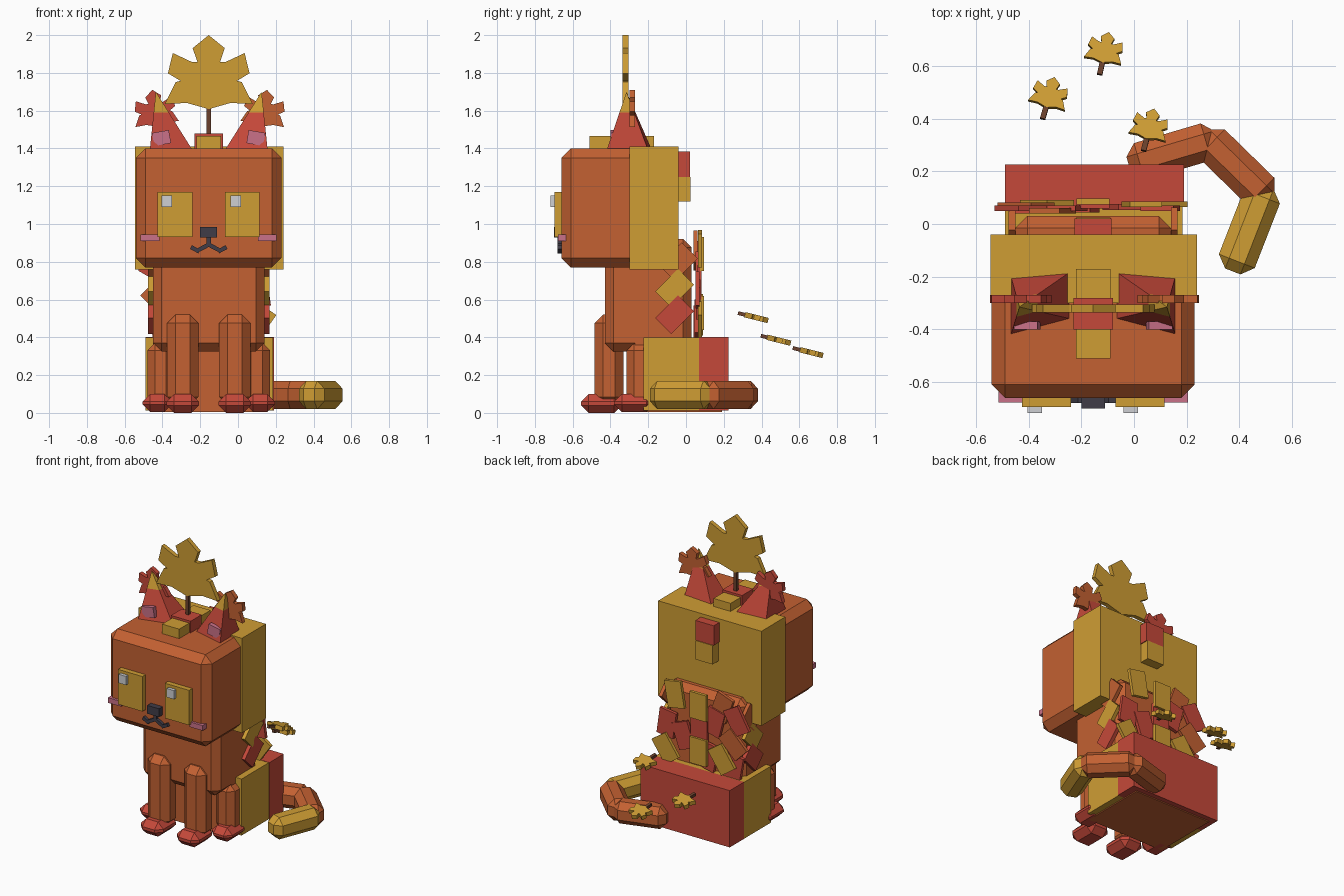
import bpy, bmesh
from math import radians
from mathutils import Vector, Matrix

if "Cube" in bpy.data.objects:
    bpy.data.objects.remove(bpy.data.objects["Cube"])

CX = -0.155  # symmetry line of the animal


def material(name, rgb):
    m = bpy.data.materials.new(name)
    m.use_nodes = True
    colour = [(c / 255) ** 2.2 for c in rgb] + [1]
    m.diffuse_color = colour
    m.node_tree.nodes["Principled BSDF"].inputs["Base Color"].default_value = colour
    return m


ORANGE = material("orange fur", (194, 97, 53))
YELLOW = material("golden yellow", (206, 156, 55))
RED = material("autumn red", (196, 74, 60))
PINK = material("pink", (200, 112, 135))
WHITE = material("pale grey", (205, 207, 210))
DARK = material("charcoal", (66, 63, 73))
BROWN = material("twig brown", (106, 66, 48))


def add(name, bm, mat, bevel=0.0):
    bmesh.ops.recalc_face_normals(bm, faces=bm.faces)
    mesh = bpy.data.meshes.new(name)
    bm.to_mesh(mesh)
    bm.free()
    mesh.materials.append(mat)
    ob = bpy.data.objects.new(name, mesh)
    bpy.context.collection.objects.link(ob)
    if bevel:
        mod = ob.modifiers.new("chamfer", "BEVEL")
        mod.width, mod.segments = bevel, 1
    return ob


def box(name, mat, x, y, z, bevel=0.0):
    """Box spanning the given (low, high) ranges."""
    bm = bmesh.new()
    bmesh.ops.create_cube(bm, size=1)
    for v in bm.verts:
        v.co = [lo + (c + 0.5) * (hi - lo) for c, (lo, hi) in zip(v.co, (x, y, z))]
    return add(name, bm, mat, bevel)


def pair(name, mat, x, y, z, bevel=0.0):
    """Box and its mirror image across the symmetry line."""
    box("right_" + name, mat, x, y, z, bevel)
    box("left_" + name, mat, (2 * CX - x[1], 2 * CX - x[0]), y, z, bevel)


def plate(name, mat, centre, size, axis, angle):
    """Small box turned about one axis."""
    x, y, z = [(-s / 2, s / 2) for s in size]
    ob = box(name, mat, x, y, z)
    ob.matrix_world = Matrix.Translation(centre) @ Matrix.Rotation(radians(angle), 4, axis)


# Five-lobed leaf outline, one half
HALF = [(0, .222), (.085, .153), (.06, .08), (.09, .08), (.19, .127), (.216, .02),
        (.15, -.02), (.175, -.027), (.233, -.143), (.116, -.137), (0, -.17)]


def leaf(name, mat, centre, scale, thick, turn, stand):
    bm = bmesh.new()
    pts = HALF + [(-x, y) for x, y in HALF[-2:0:-1]]
    face = bm.faces.new([bm.verts.new((x * scale, y * scale, -thick / 2)) for x, y in pts])
    top = bmesh.ops.extrude_face_region(bm, geom=[face])["geom"]
    bmesh.ops.translate(bm, vec=(0, 0, thick),
                        verts=[g for g in top if isinstance(g, bmesh.types.BMVert)])
    ob = add(name, bm, mat)
    ob.matrix_world = (Matrix.Translation(centre) @ Matrix.Rotation(radians(stand), 4, "X")
                       @ Matrix.Rotation(radians(turn), 4, "Z"))
    return ob


# Head
box("head", ORANGE, (-.54, .23), (-.66, -.06), (.77, 1.4), .05)
box("head_back_patch", YELLOW, (-.545, .24), (-.3, -.04), (.76, 1.41))
box("nape_red_block", RED, (-.225, -.085), (-.05, .02), (1.25, 1.385))
box("nape_yellow_block", YELLOW, (-.22, -.09), (-.05, .025), (1.12, 1.25))
box("crown_yellow_block", YELLOW, (-.22, -.09), (-.51, -.17), (1.39, 1.465))
box("crown_red_block", RED, (-.23, -.08), (-.4, -.28), (1.39, 1.48))
box("crown_leaf_stem", BROWN, (-.166, -.144), (-.332, -.31), (1.46, 1.62))

# Face
pair("eye", YELLOW, (-.425, -.24), (-.695, -.65), (.93, 1.17))
for side, x in (("right", -.405), ("left", -.04)):
    box(side + "_eye_glint", WHITE, (x, x + .055), (-.717, -.69), (1.09, 1.15))
pair("cheek", PINK, (-.515, -.415), (-.677, -.635), (.91, .945))
box("nose", DARK, (-.2, -.11), (-.7, -.65), (.928, .985))
box("mouth_line", DARK, (-.166, -.144), (-.68, -.65), (.88, .93))
for s in (-1, 1):
    plate("mouth_inner", DARK, (CX + s * .028, -.67, .876), (.055, .02, .022), "Y", s * 28)
    plate("mouth_outer", DARK, (CX + s * .072, -.67, .866), (.05, .02, .022), "Y", -s * 28)

# Ears: leaning pyramids with golden tips
for side, s in (("right", -1), ("left", 1)):
    bm = bmesh.new()
    base = [bm.verts.new((CX + s * dx, y, 1.39))
            for dx, y in ((.085, -.36), (.085, -.18), (.312, -.2), (.312, -.42))]
    apex = bm.verts.new((CX + s * .28, -.315, 1.7))
    bm.faces.new(base)
    for i in range(4):
        bm.faces.new((base[i], base[(i + 1) % 4], apex))
    bmesh.ops.bisect_plane(bm, geom=bm.verts[:] + bm.edges[:] + bm.faces[:],
                           plane_co=(0, 0, 1.59), plane_no=(0, 0, 1))
    ear = add(side + "_ear", bm, RED)
    ear.data.materials.append(YELLOW)
    for p in ear.data.polygons:
        p.material_index = int(p.center.z > 1.6)
    plate(side + "_inner_ear", PINK, (CX + s * .25, -.385, 1.455), (.09, .03, .07), "Y", s * 10)

# Leaves on the head
leaf("crown_leaf", YELLOW, (CX, -.32, 1.778), 1, .03, 0, 90)
leaf("right_ear_leaf", RED, (-.438, -.285, 1.6), .5, .03, 8, 90)
leaf("left_ear_leaf", ORANGE, (.138, -.285, 1.6), .5, .03, -8, 90)

# Body and hindquarters
box("body", ORANGE, (-.45, .14), (-.43, .03), (.325, .92), .045)
box("haunches", ORANGE, (-.45, .14), (-.27, .19), (.005, .38))
box("haunch_yellow_patch", YELLOW, (-.49, .185), (-.225, .07), (.012, .4))
box("rump_red_patch", RED, (-.49, .19), (.07, .225), (.012, .402))

# Legs and paws
pair("front_leg", ORANGE, (-.375, -.21), (-.485, -.33), (.04, .52), .045)
pair("front_paw", RED, (-.378, -.207), (-.555, -.34), (0, .1), .04)
pair("hind_leg", ORANGE, (-.48, -.34), (-.315, -.15), (.04, .37), .04)
pair("hind_paw", RED, (-.505, -.35), (-.38, -.17), (.005, .1), .04)

# Tail: three chamfered segments, golden at the end
path = [Vector(p) for p in ((-.02, .225, .095), (.285, .315, .095),
                            (.49, .115, .095), (.375, -.18, .095))]
for i, mat in enumerate((ORANGE, ORANGE, YELLOW)):
    a, b = path[i], path[i + 1]
    step = (b - a).normalized()
    a = a - step * (.03 if i else 0)
    b = b + step * (.03 if i < 2 else 0)
    half = (b - a).length / 2
    seg = box("tail_segment", mat, (-half, half), (-.073, .073), (-.075, .075), .042)
    seg.matrix_world = Matrix.Translation((a + b) / 2) @ step.to_track_quat("X", "Z").to_matrix().to_4x4()

# Leaf litter plates on the back: colour, x, y, z, tilt
for mat, x, y, z, tilt in (
        (YELLOW, .03, .075, .87, 10), (RED, .1, .06, .65, -8),
        (RED, -.03, .065, .6, 20), (YELLOW, CX, .085, .84, 0),
        (RED, CX, .07, .69, 0), (YELLOW, CX, .085, .53, 0),
        (RED, -.26, .06, .75, -15), (RED, -.43, .06, .8, 30),
        (ORANGE, -.41, .07, .64, 45), (YELLOW, -.33, .08, .52, 35),
        (ORANGE, -.31, .05, .86, -20), (RED, -.21, .055, .5, -12),
        (YELLOW, .1, .075, .48, 35), (RED, -.4, .05, .47, -10)):
    plate("back_leaf_plate", mat, (x, y, z), (.125, .022, .18), "Y", tilt)

# Diamond plates on both flanks
for s in (-1, 1):
    for mat, y, z, long in ((RED, -.06, .52, .17), (YELLOW, -.06, .66, .17), (ORANGE, -.04, .8, .17)):
        plate("flank_leaf_plate", mat, (CX + s * .308, y, z), (.025, .12, long), "X", -45)

# Drifting leaves with twigs
for x, y, z, turn in ((.06, .37, .505, -14), (-.32, .49, .385, -16), (-.11, .66, .32, -12)):
    drift = leaf("drifting_leaf", YELLOW, (x, y, z), .31, .028, turn, -14)
    twig = box("drifting_leaf_twig", BROWN, (-.01, .01), (-.098, -.04), (-.01, .01))
    twig.matrix_world = drift.matrix_world.copy()
